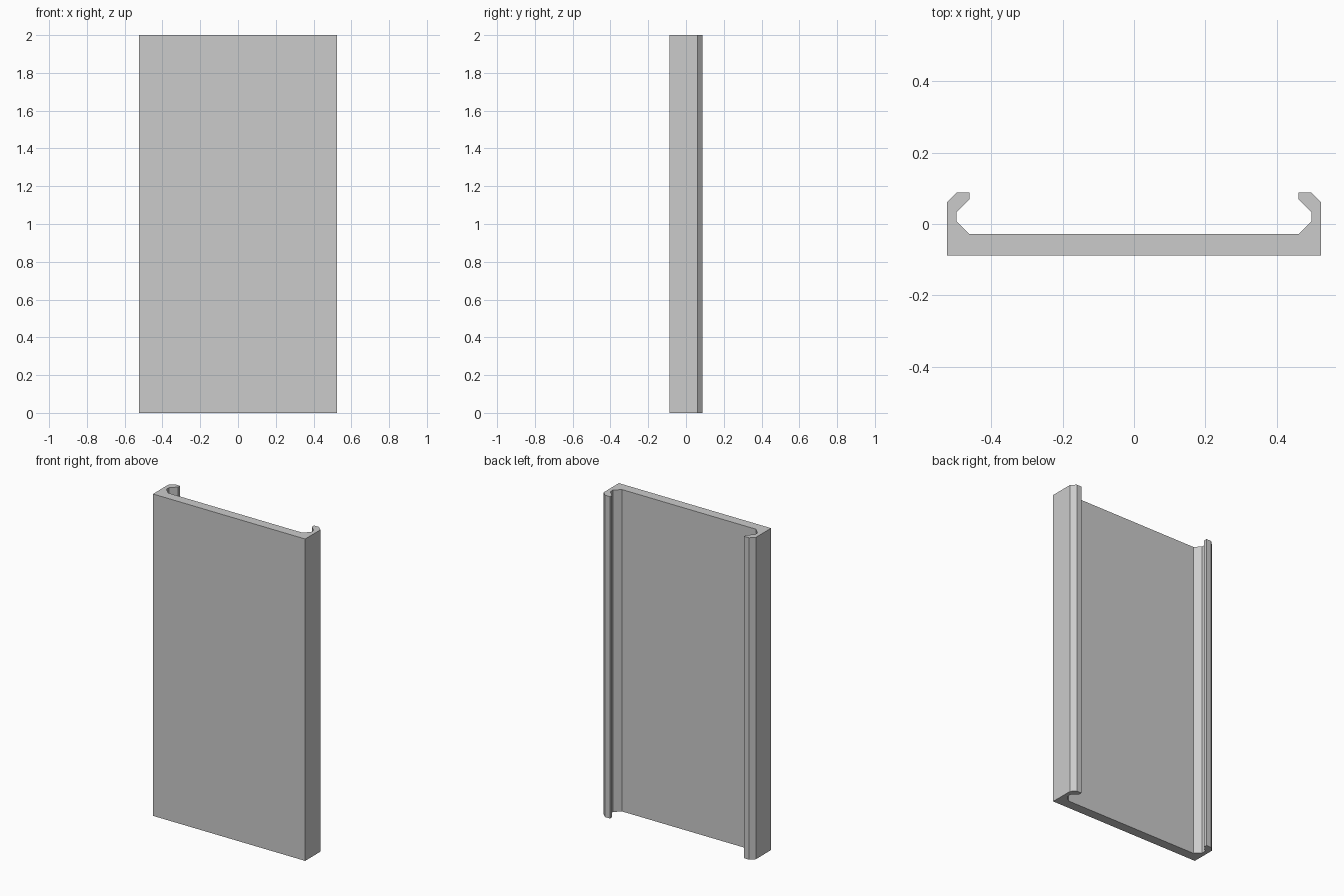
import bpy
import bmesh

HEIGHT = 2.0

cube = bpy.data.objects.get("Cube")
if cube:
    bpy.data.objects.remove(cube, do_unlink=True)


def make_material(name, colour):
    mat = bpy.data.materials.new(name)
    mat.use_nodes = True
    mat.diffuse_color = colour
    bsdf = next(n for n in mat.node_tree.nodes if n.type == "BSDF_PRINCIPLED")
    bsdf.inputs["Base Color"].default_value = colour
    return mat


def extrude_profile(name, points, height, mat):
    """Closed outline in the ground plane, pulled straight up."""
    bm = bmesh.new()
    base = bm.faces.new([bm.verts.new((x, y, 0)) for x, y in points])
    pulled = bmesh.ops.extrude_face_region(bm, geom=[base], use_keep_orig=True)
    top = [v for v in pulled["geom"] if isinstance(v, bmesh.types.BMVert)]
    bmesh.ops.translate(bm, verts=top, vec=(0, 0, height))
    bmesh.ops.recalc_face_normals(bm, faces=bm.faces)
    mesh = bpy.data.meshes.new(name)
    bm.to_mesh(mesh)
    bm.free()
    mesh.materials.append(mat)
    obj = bpy.data.objects.new(name, mesh)
    bpy.context.collection.objects.link(obj)
    return obj


# Left half of the channel section: front corner, hooked lip, inner floor
half = [
    (0.523, -0.088),
    (0.523, 0.061),
    (0.496, 0.088),
    (0.461, 0.088),
    (0.461, 0.068),
    (0.497, 0.032),
    (0.497, 0.008),
    (0.461, -0.028),
]
section = half + [(-x, y) for x, y in reversed(half)]

# Flat panel with hooked edges, one continuous extrusion
grey = make_material("light_grey", (0.6, 0.6, 0.6, 1.0))
extrude_profile("channel_panel", section, HEIGHT, grey)
